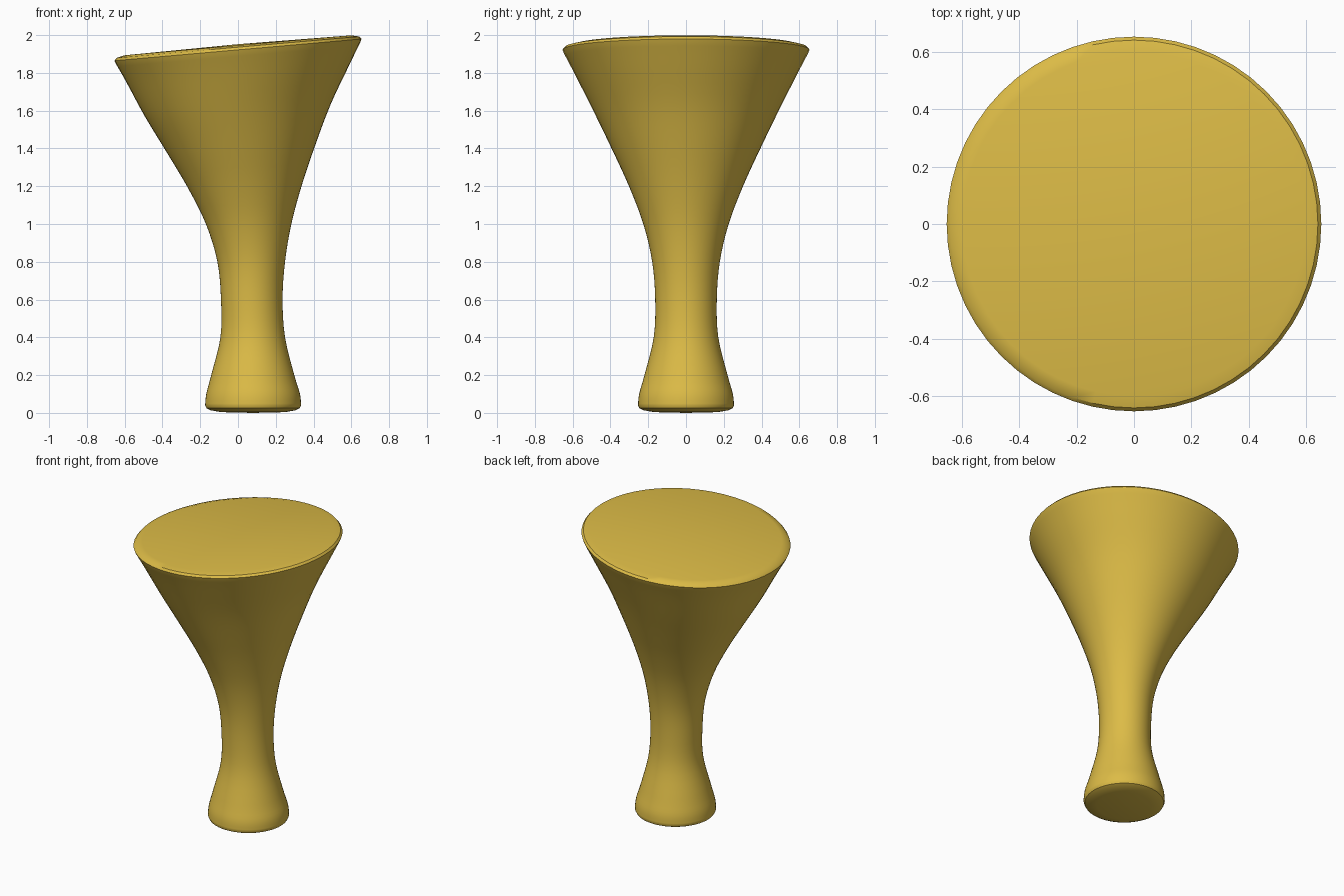
import bpy, bmesh, math

if "Cube" in bpy.data.objects:
    bpy.data.objects.remove(bpy.data.objects["Cube"], do_unlink=True)

SIDES = 56

mat = bpy.data.materials.new("golden_yellow")
mat.use_nodes = True
COLOUR = (0.72, 0.50, 0.062, 1)
mat.diffuse_color = COLOUR
mat.node_tree.nodes["Principled BSDF"].inputs["Base Color"].default_value = COLOUR

# Cross-sections of the stem and flare: height, centre x, radius, tilt
BODY = [
    (0.04, 0.08, 0.254, 0), (0.10, 0.08, 0.248, 0), (0.20, 0.078, 0.22, 0),
    (0.40, 0.078, 0.171, 0), (0.60, 0.073, 0.163, 0), (0.80, 0.07, 0.179, 0),
    (1.00, 0.057, 0.226, 0.01), (1.20, 0.037, 0.302, 0.03),
    (1.40, 0.016, 0.394, 0.05), (1.60, 0.0, 0.491, 0.07),
    (1.80, 0.0, 0.592, 0.08), (1.905, 0.0, 0.647, 0.087),
]
FOOT = [(0.004, 0.08, 0.17, 0), (0.014, 0.08, 0.225, 0), (0.025, 0.08, 0.247, 0)]
RIM = [(1.922, 0, 0.654, 0.088), (1.936, 0, 0.642, 0.088), (1.946, 0, 0.6, 0.088)]


def smooth_sections(pts, steps=4):
    """Pass a smooth curve through the cross-sections."""
    out = []
    for i in range(len(pts) - 1):
        a, b, c, d = (pts[min(max(i + k, 0), len(pts) - 1)] for k in (-1, 0, 1, 2))
        for s in range(steps):
            t = s / steps
            out.append(tuple(
                q + t * ((r - p) / 2 + t * (p - 2.5 * q + 2 * r - w / 2
                                            + t * (1.5 * (q - r) + (w - p) / 2)))
                for p, q, r, w in zip(a, b, c, d)))
    return out + [pts[-1]]


def loft(name, sections):
    """Join tilted circles into a closed skin."""
    bm = bmesh.new()
    rings = []
    for z, cx, r, tilt in sections:
        angles = [math.tau * i / SIDES for i in range(SIDES)]
        rings.append([bm.verts.new((cx + r * math.cos(a), r * math.sin(a),
                                    z + tilt * r * math.cos(a))) for a in angles])
    for low, high in zip(rings, rings[1:]):
        for i in range(SIDES):
            j = (i + 1) % SIDES
            bm.faces.new((low[i], low[j], high[j], high[i]))
    # Slightly domed end caps
    for ring, z, cx in ((rings[0], 0, sections[0][1]), (rings[-1], 1.952, 0)):
        tip = bm.verts.new((cx, 0, z))
        for i in range(SIDES):
            bm.faces.new((ring[i], ring[(i + 1) % SIDES], tip))
    bmesh.ops.recalc_face_normals(bm, faces=bm.faces)
    mesh = bpy.data.meshes.new(name)
    bm.to_mesh(mesh)
    bm.free()
    obj = bpy.data.objects.new(name, mesh)
    bpy.context.collection.objects.link(obj)
    mesh.materials.append(mat)
    bpy.ops.object.select_all(action='DESELECT')
    obj.select_set(True)
    bpy.context.view_layer.objects.active = obj
    bpy.ops.object.shade_smooth_by_angle(angle=math.radians(35))
    return obj


loft("flared_pedestal", FOOT + smooth_sections(BODY) + RIM)
